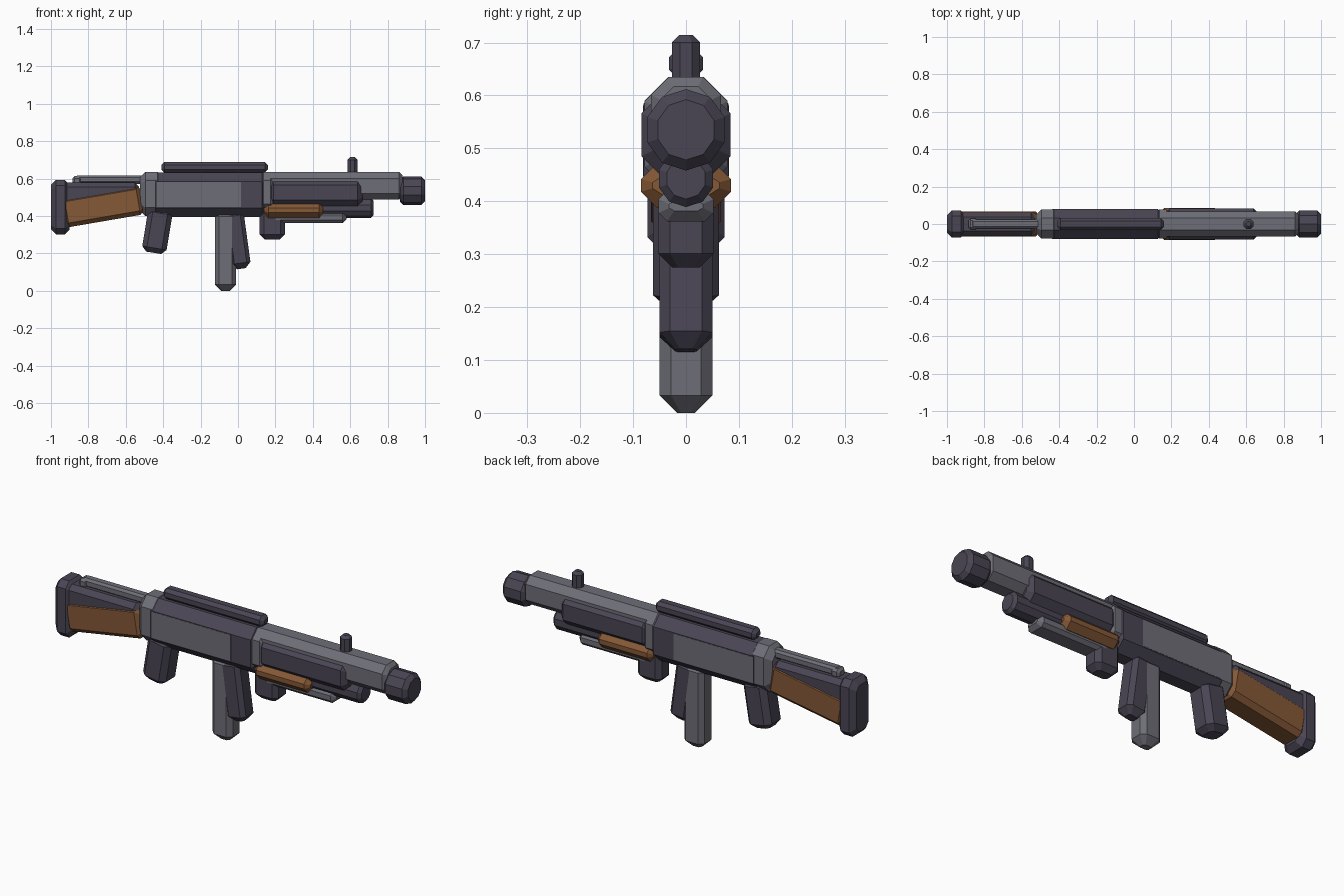
import bpy
import math
from mathutils import Vector, Matrix

cube = bpy.data.objects.get("Cube")
if cube:
    bpy.data.objects.remove(cube, do_unlink=True)


def material(name, rgb):
    m = bpy.data.materials.new(name)
    m.use_nodes = True
    m.diffuse_color = (*rgb, 1)
    bsdf = next(n for n in m.node_tree.nodes if n.type == 'BSDF_PRINCIPLED')
    bsdf.inputs["Base Color"].default_value = (*rgb, 1)
    bsdf.inputs["Roughness"].default_value = 0.7
    return m


DARK = material("dark metal", (0.067, 0.060, 0.088))
GREY = material("grey metal", (0.155, 0.155, 0.185))
WOOD = material("brown wood", (0.235, 0.098, 0.037))


def octagon(a, b, c):
    """Rectangle of half sizes a, b with its corners cut by c."""
    return [(a, b - c), (a - c, b), (c - a, b), (-a, b - c),
            (-a, c - b), (c - a, -b), (a - c, -b), (a, c - b)]


def ring(a, b, sides):
    step = 2 * math.pi / sides
    return [(a * math.cos((i + 0.5) * step), b * math.sin((i + 0.5) * step))
            for i in range(sides)]


def loft(name, start, end, section, mat, end_cut):
    """Prism from start to end (x, z pairs) with bevelled ends."""
    p = Vector((start[0], 0, start[1]))
    q = Vector((end[0], 0, end[1]))
    length = (q - p).length
    axis = (q - p) / length
    side = Vector((0, 1, 0))
    up = axis.cross(side)
    a = max(abs(s[0]) for s in section)
    b = max(abs(s[1]) for s in section)
    n = len(section)
    verts, faces = [], []
    for t, shrink in ((0, end_cut), (end_cut, 0),
                      (length - end_cut, 0), (length, end_cut)):
        for u, v in section:
            verts.append(p + axis * t + side * u * (a - shrink) / a
                         + up * v * (b - shrink) / b)
    for k in range(3):
        for i in range(n):
            j = (i + 1) % n
            faces.append((k * n + i, k * n + j, (k + 1) * n + j, (k + 1) * n + i))
    faces.append(tuple(reversed(range(n))))
    faces.append(tuple(range(3 * n, 4 * n)))
    mesh = bpy.data.meshes.new(name)
    mesh.from_pydata(verts, [], faces)
    mesh.materials.append(mat)
    obj = bpy.data.objects.new(name, mesh)
    bpy.context.collection.objects.link(obj)
    return obj


def bar(name, x0, x1, z0, z1, half_y, mat, cut, end_cut=0.02):
    """Lengthwise chamfered bar."""
    z = (z0 + z1) / 2
    return loft(name, (x0, z), (x1, z),
                octagon(half_y, (z1 - z0) / 2, cut), mat, end_cut)


def tube(name, x0, x1, z, radius, mat, sides=10, end_cut=0.02):
    return loft(name, (x0, z), (x1, z), ring(radius, radius, sides), mat, end_cut)


# Receiver
bar("receiver", -0.45, 0.14, 0.395, 0.633, 0.08, DARK, 0.048, 0.012)
bar("receiver_rear_cap", -0.525, -0.40, 0.40, 0.635, 0.078, GREY, 0.045, 0.03)
bar("receiver_front_collar", 0.11, 0.20, 0.42, 0.634, 0.078, GREY, 0.045, 0.025)
bar("top_rail", -0.41, 0.16, 0.632, 0.688, 0.032, DARK, 0.016, 0.016)

# Thin side panels, one on each flank
for label, sign in (("left", 1), ("right", -1)):
    bpy.ops.mesh.primitive_cube_add(
        size=1, location=(-0.21, sign * 0.0785, 0.514))
    panel = bpy.context.object
    panel.name = "side_panel_" + label
    panel.data.transform(Matrix.Diagonal((0.45, 0.005, 0.134, 1)))
    panel.data.materials.append(GREY)

# Barrel, muzzle and front sight
bar("barrel", 0.12, 0.88, 0.487, 0.635, 0.066, GREY, 0.034, 0.018)
tube("muzzle", 0.865, 1.0, 0.535, 0.077, DARK, 10, 0.02)
loft("front_sight", (0.612, 0.59), (0.612, 0.714), ring(0.029, 0.029, 8), DARK, 0.014)

# Fore end and tubes under the barrel
bar("handguard", 0.165, 0.665, 0.445, 0.606, 0.084, DARK, 0.04, 0.026)
bar("wooden_pump", 0.14, 0.455, 0.388, 0.472, 0.085, WOOD, 0.03, 0.022)
tube("magazine_tube", 0.18, 0.725, 0.443, 0.054, DARK, 10, 0.015)
bar("lower_rod", 0.18, 0.58, 0.362, 0.42, 0.052, GREY, 0.016, 0.02)
loft("front_block", (0.183, 0.275), (0.183, 0.44), octagon(0.052, 0.067, 0.022), DARK, 0.026)

# Grip and two magazines
loft("grip", (-0.451, 0.203), (-0.412, 0.44), octagon(0.062, 0.066, 0.026), DARK, 0.026)
loft("straight_magazine", (-0.067, 0.0), (-0.067, 0.43), octagon(0.05, 0.057, 0.022), GREY, 0.033)
loft("slanted_magazine", (0.018, 0.118), (-0.025, 0.43), octagon(0.05, 0.053, 0.02), DARK, 0.03)

# Stock
loft("wooden_stock", (-0.935, 0.416), (-0.515, 0.488), octagon(0.066, 0.08, 0.022), WOOD, 0.02)
bar("stock_upper", -0.94, -0.53, 0.45, 0.578, 0.062, DARK, 0.024, 0.02)
bar("butt_plate", -1.0, -0.9, 0.302, 0.592, 0.073, DARK, 0.03, 0.026)
bar("stock_rod", -0.87, -0.48, 0.572, 0.617, 0.025, GREY, 0.011, 0.01)
bar("rod_knob", -0.885, -0.835, 0.563, 0.613, 0.03, GREY, 0.012, 0.012)
